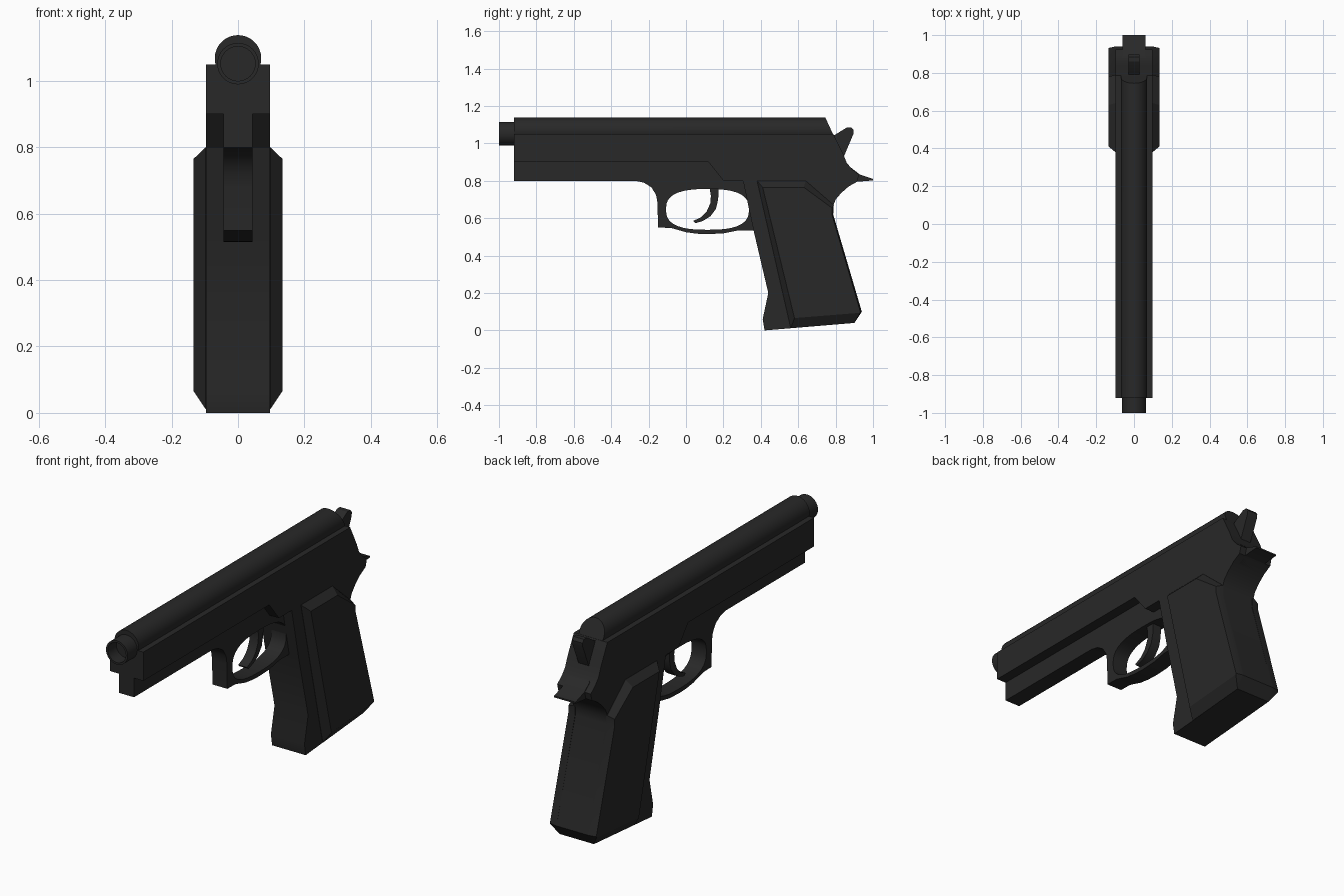
import bpy, bmesh, math
from mathutils import Vector

if "Cube" in bpy.data.objects:
    bpy.data.objects.remove(bpy.data.objects["Cube"])

mat = bpy.data.materials.new("dark_metal")
mat.diffuse_color = (0.021, 0.021, 0.021, 1)
mat.use_nodes = True
mat.node_tree.nodes["Principled BSDF"].inputs["Base Color"].default_value = mat.diffuse_color


def finish(ob):
    ob.data.materials.clear()
    ob.data.materials.append(mat)
    bpy.ops.object.select_all(action='DESELECT')
    ob.select_set(True)
    bpy.context.view_layer.objects.active = ob
    bpy.ops.object.shade_smooth_by_angle(angle=math.radians(30))
    return ob


def mesh_object(name, bm):
    bmesh.ops.recalc_face_normals(bm, faces=bm.faces)
    me = bpy.data.meshes.new(name)
    bm.to_mesh(me)
    bm.free()
    ob = bpy.data.objects.new(name, me)
    bpy.context.collection.objects.link(ob)
    return finish(ob)


def prism(name, half_width, *loops):
    """Side profile(s) in (y, z), inner loops are holes, extruded along x."""
    cu = bpy.data.curves.new(name, 'CURVE')
    cu.dimensions = '2D'
    cu.fill_mode = 'BOTH'
    cu.extrude = half_width
    for pts in loops:
        sp = cu.splines.new('POLY')
        sp.points.add(len(pts) - 1)
        for p, (y, z) in zip(sp.points, pts):
            p.co = (y, z, 0, 1)
        sp.use_cyclic_u = True
    tmp = bpy.data.objects.new(name + "_curve", cu)
    bpy.context.collection.objects.link(tmp)
    me = bpy.data.meshes.new_from_object(tmp)
    bpy.data.objects.remove(tmp)
    bm = bmesh.new()
    bm.from_mesh(me)
    bpy.data.meshes.remove(me)
    bmesh.ops.remove_doubles(bm, verts=bm.verts, dist=1e-5)
    for v in bm.verts:
        v.co = Vector((v.co.z, v.co.x, v.co.y))
    return mesh_object(name, bm)


def tube_rings(name, rings, z, sides=32):
    """Stack of circles (y, radius) joined along y and capped at both ends."""
    bm = bmesh.new()
    prev = None
    for i, (y, r) in enumerate(rings):
        ring = [bm.verts.new((r * math.cos(a), y, z + r * math.sin(a)))
                for a in (2 * math.pi * k / sides for k in range(sides))]
        if prev:
            for k in range(sides):
                n = (k + 1) % sides
                bm.faces.new((prev[k], prev[n], ring[n], ring[k]))
        if i in (0, len(rings) - 1):
            bm.faces.new(ring)
        prev = ring
    return mesh_object(name, bm)


# Slide and grip core
prism("body", 0.097, [
    (-0.92, 1.05), (-0.92, 0.90), (0.12, 0.90), (0.20, 0.80), (0.305, 0.80),
    (0.36, 0.54), (0.44, 0.20), (0.41, 0.06), (0.42, 0.0), (0.90, 0.04),
    (0.94, 0.10), (0.785, 0.62), (0.785, 0.66), (0.80, 0.70), (0.83, 0.735),
    (0.87, 0.77), (0.915, 0.795), (0.925, 0.833), (0.89, 0.86), (0.86, 0.895),
    (0.84, 0.945), (0.787, 1.05)])

# Rounded slide top with sloped rear end
top = tube_rings("slide_top", [(-0.92, 0.07), (0.745, 0.07)], 1.068)
for v in top.data.vertices:
    if v.co.y > 0:
        v.co.y += (1.138 - v.co.z) * 0.46

# Hollow muzzle
tube_rings("barrel", [(-0.7, 0.0625), (-1.0, 0.0625), (-1.0, 0.052), (-0.93, 0.052)], 1.052)

# Frame rail with trigger guard opening
hole = []
for k in range(36):
    a = 2 * math.pi * k / 36
    c, s = math.cos(a), math.sin(a)
    hole.append((0.115 + 0.222 * math.copysign(abs(c) ** 0.75, c),
                 0.647 + 0.109 * math.copysign(abs(s) ** 0.75, s)))
prism("frame_and_guard", 0.043, [
    (-0.92, 0.91), (-0.92, 0.80), (-0.27, 0.80), (-0.225, 0.79), (-0.185, 0.765),
    (-0.16, 0.725), (-0.152, 0.68), (-0.15, 0.55), (-0.08, 0.548), (0.0, 0.525),
    (0.06, 0.517), (0.12, 0.515), (0.20, 0.519), (0.28, 0.535), (0.40, 0.535),
    (0.40, 0.91)], hole)

# Trigger
prism("trigger", 0.025, [
    (0.125, 0.77), (0.175, 0.77), (0.172, 0.70), (0.16, 0.65), (0.13, 0.61),
    (0.09, 0.585), (0.05, 0.573), (0.038, 0.585), (0.08, 0.605), (0.11, 0.635),
    (0.13, 0.68), (0.133, 0.72)])

# Hammer
prism("hammer", 0.03, [
    (0.77, 1.02), (0.79, 1.042), (0.86, 1.085), (0.885, 1.085), (0.897, 1.07),
    (0.895, 1.05), (0.84, 0.92), (0.80, 0.92)])

# Rear tang
prism("tang", 0.062, [
    (0.82, 0.86), (0.87, 0.77), (0.915, 0.795), (1.0, 0.802), (1.0, 0.81),
    (0.93, 0.833), (0.88, 0.872)])

# Chamfered grip panels on both sides
outer = [(0.38, 0.80), (0.64, 0.80), (0.79, 0.67), (0.787, 0.62), (0.94, 0.10), (0.90, 0.04), (0.56, 0.012)]
inner = [(0.41, 0.765), (0.63, 0.765), (0.78, 0.655), (0.78, 0.62), (0.932, 0.10), (0.93, 0.094), (0.58, 0.066)]
for side, name in ((1, "grip_panel_right"), (-1, "grip_panel_left")):
    bm = bmesh.new()
    rings = [[bm.verts.new((side * x, y, z)) for y, z in loop]
             for x, loop in ((0.09, outer), (0.098, outer), (0.134, inner))]
    for a, b in zip(rings, rings[1:]):
        for i in range(len(a)):
            j = (i + 1) % len(a)
            bm.faces.new((a[i], a[j], b[j], b[i]))
    bm.faces.new(rings[0])
    bm.faces.new(rings[-1])
    mesh_object(name, bm)
